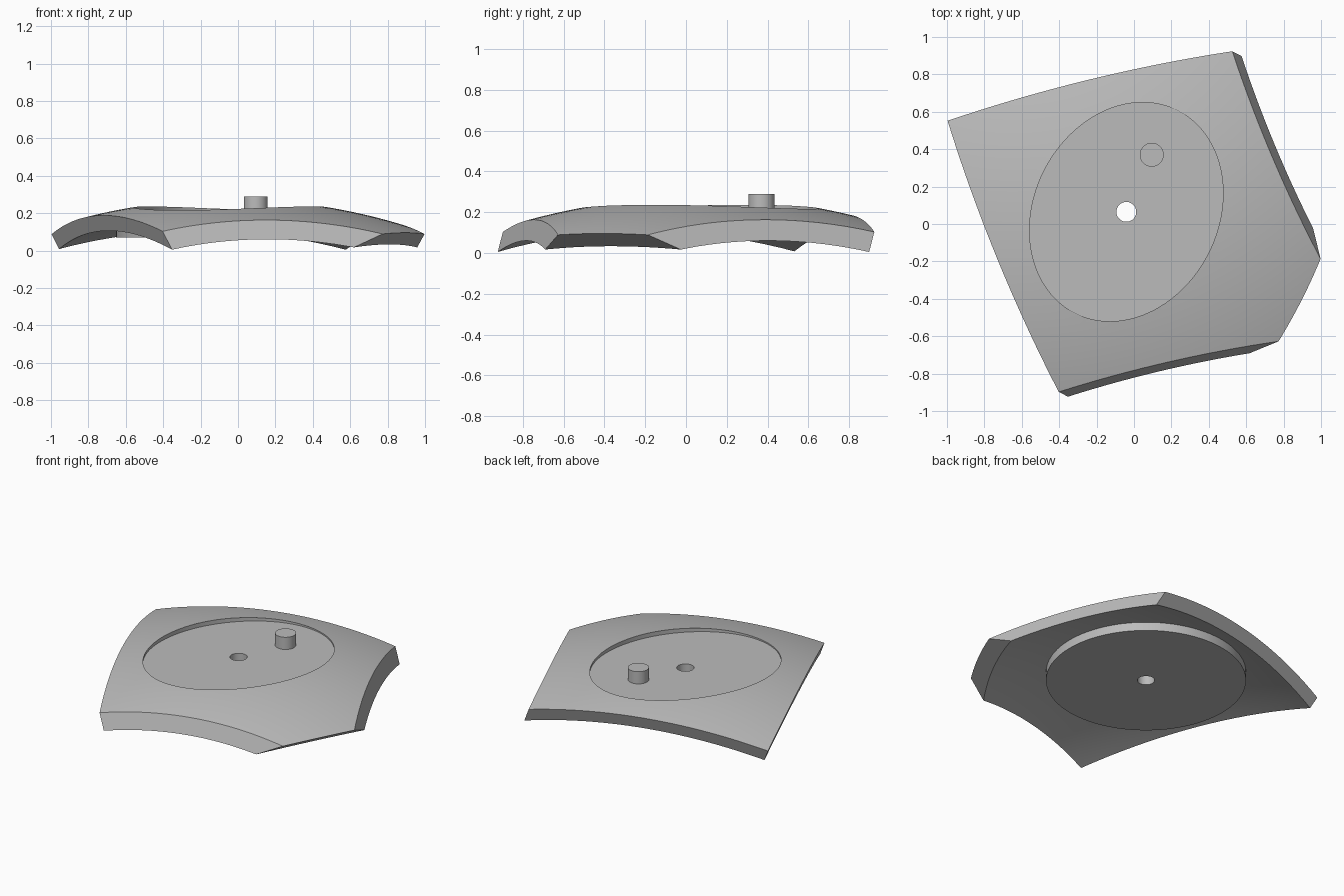
import bpy, bmesh
from math import sqrt, radians, pi
from mathutils import Vector, Matrix

cube = bpy.data.objects.get("Cube")
if cube:
    bpy.data.objects.remove(cube, do_unlink=True)

grey = bpy.data.materials.new("plain_grey")
grey.use_nodes = True
colour = (0.5, 0.5, 0.5, 1)
grey.diffuse_color = colour
grey.node_tree.nodes["Principled BSDF"].inputs["Base Color"].default_value = colour

# Every part shares one turned frame centred on the bore
frame = Matrix.Translation((-0.041, 0.065, 0)) @ Matrix.Rotation(radians(-27), 4, "Z")


def finish(bm, name):
    bmesh.ops.recalc_face_normals(bm, faces=bm.faces)
    mesh = bpy.data.meshes.new(name)
    bm.to_mesh(mesh)
    bm.free()
    ob = bpy.data.objects.new(name, mesh)
    bpy.context.collection.objects.link(ob)
    ob.matrix_world = frame
    mesh.materials.append(grey)
    return ob


def smooth(ob):
    bpy.ops.object.select_all(action="DESELECT")
    ob.select_set(True)
    bpy.context.view_layer.objects.active = ob
    bpy.ops.object.shade_smooth_by_angle(angle=radians(25))


def cylinder(name, radius, low, high, centre=(0, 0), squash=1, segments=96):
    bm = bmesh.new()
    place = Matrix.Translation((*centre, (low + high) / 2)) @ Matrix.Diagonal((squash, 1, 1, 1))
    bmesh.ops.create_cone(bm, cap_ends=True, segments=segments, radius1=radius,
                          radius2=radius, depth=high - low, matrix=place)
    return finish(bm, name)


def cut(ob, cutter):
    mod = ob.modifiers.new("cut", "BOOLEAN")
    mod.object = cutter
    mod.operation = "DIFFERENCE"
    mod.solver = "EXACT"
    cutter.hide_render = True
    bpy.context.view_layer.update()
    bpy.context.view_layer.objects.active = ob
    bpy.ops.object.modifier_apply(modifier=mod.name)
    bpy.data.objects.remove(cutter, do_unlink=True)


def dome(co, radius, top):
    return top - radius + sqrt(radius ** 2 - co.x ** 2 - co.y ** 2)


# Domed shell: thick spherical patch
bm = bmesh.new()
bmesh.ops.create_grid(bm, x_segments=48, y_segments=48, size=1.3)
lower = list(bm.verts)
extruded = bmesh.ops.extrude_face_region(bm, geom=bm.faces[:], use_keep_orig=True)
upper = [g for g in extruded["geom"] if isinstance(g, bmesh.types.BMVert)]
for v in lower:
    v.co.z = dome(v.co, 3.0, 0.19)
for v in upper:
    v.co.z = dome(v.co, 3.17, 0.275)

# Trim the patch with leaning planes, mirrored across the long axis
tip = (-1.073, 0, 0.089)
wing, wing_low = (0.117, 1.022, 0.10), (0.171, 1.022, 0.005)
nose, nose_low = (1.039, 0.248, 0.089), (0.935, 0.37, 0.02)


def mirror(p):
    return (p[0], -p[1], p[2])


planes = [(tip, wing, wing_low), (wing, nose, wing_low)]
planes += [tuple(map(mirror, p)) for p in planes]
planes.append((nose, mirror(nose), nose_low))
for points in planes:
    a, b, c = map(Vector, points)
    normal = (b - a).cross(c - a).normalized()
    if normal.dot(a - Vector((0, 0, 0.1))) < 0:
        normal.negate()
    res = bmesh.ops.bisect_plane(bm, geom=bm.verts[:] + bm.edges[:] + bm.faces[:],
                                 plane_co=a, plane_no=normal, clear_outer=True)
    rim = [g for g in res["geom_cut"] if isinstance(g, bmesh.types.BMEdge)]
    bmesh.ops.contextual_create(bm, geom=rim)
shell = finish(bm, "domed_shell")
cut(shell, cylinder("opening_cutter", 0.607, -0.5, 0.5, squash=0.81))

# Flat round plate set in the opening, with a through bore
plate = cylinder("round_plate", 0.61, 0.07, 0.208)
cut(plate, cylinder("bore_cutter", 0.053, -0.5, 0.5, segments=48))

# Short locating peg on the plate
peg_at = frame.inverted() @ Vector((0.095, 0.37, 0))
peg = cylinder("peg", 0.064, 0.2, 0.29, centre=peg_at.xy, segments=48)

for ob in (shell, plate, peg):
    smooth(ob)
